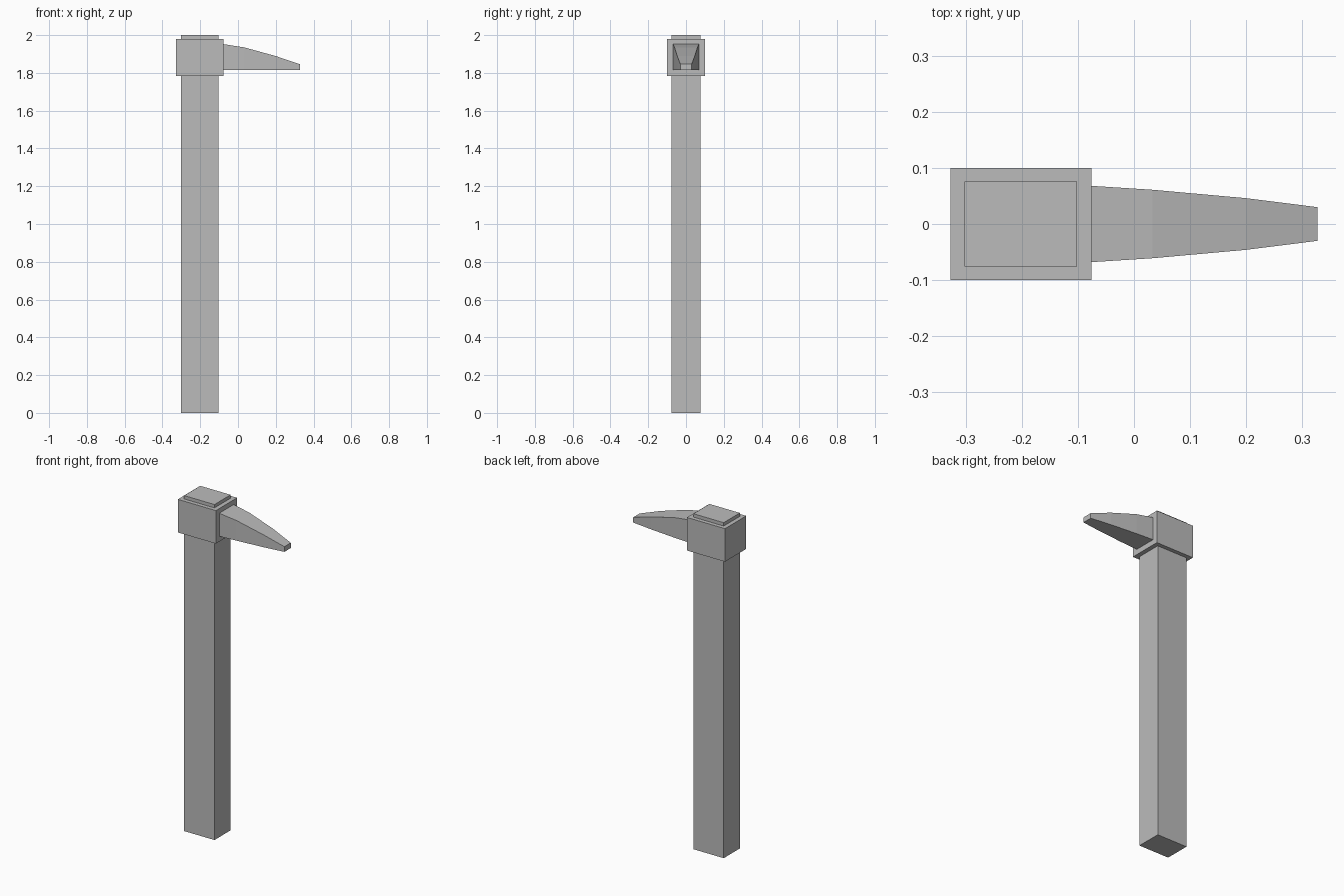
import bpy
import bmesh

cube = bpy.data.objects.get("Cube")
if cube:
    bpy.data.objects.remove(cube, do_unlink=True)

# Single plain grey
grey = bpy.data.materials.new("plain_grey")
grey.use_nodes = True
colour = (0.5, 0.5, 0.5, 1)
grey.diffuse_color = colour
grey.node_tree.nodes["Principled BSDF"].inputs["Base Color"].default_value = colour


def loft(name, sections):
    """Join rectangular sections (x, half width, bottom, top) along x and cap the ends."""
    bm = bmesh.new()
    rings = []
    for x, w, low, high in sections:
        corners = ((-w, low), (w, low), (w, high), (-w, high))
        rings.append([bm.verts.new((x, y, z)) for y, z in corners])
    for a, b in zip(rings, rings[1:]):
        for i in range(4):
            j = (i + 1) % 4
            bm.faces.new((a[i], a[j], b[j], b[i]))
    bm.faces.new(rings[0])
    bm.faces.new(rings[-1])
    bmesh.ops.recalc_face_normals(bm, faces=bm.faces)
    mesh = bpy.data.meshes.new(name)
    bm.to_mesh(mesh)
    bm.free()
    mesh.materials.append(grey)
    obj = bpy.data.objects.new(name, mesh)
    bpy.context.collection.objects.link(obj)
    return obj


# Straight handle, showing slightly above the head
loft("handle", [(-0.302, 0.076, 0, 2), (-0.102, 0.076, 0, 2)])

# Block head around the handle
loft("head_block", [(-0.327, 0.1, 1.783, 1.98), (-0.076, 0.1, 1.783, 1.98)])

# Tapered pick with a flat underside and a sloping back
base = 1.815
loft("pick_blade", [
    (-0.076, 0.068, base, 1.952),
    (0.033, 0.061, base, 1.935),
    (0.2, 0.046, base, 1.889),
    (0.327, 0.03, base, 1.846),
])
